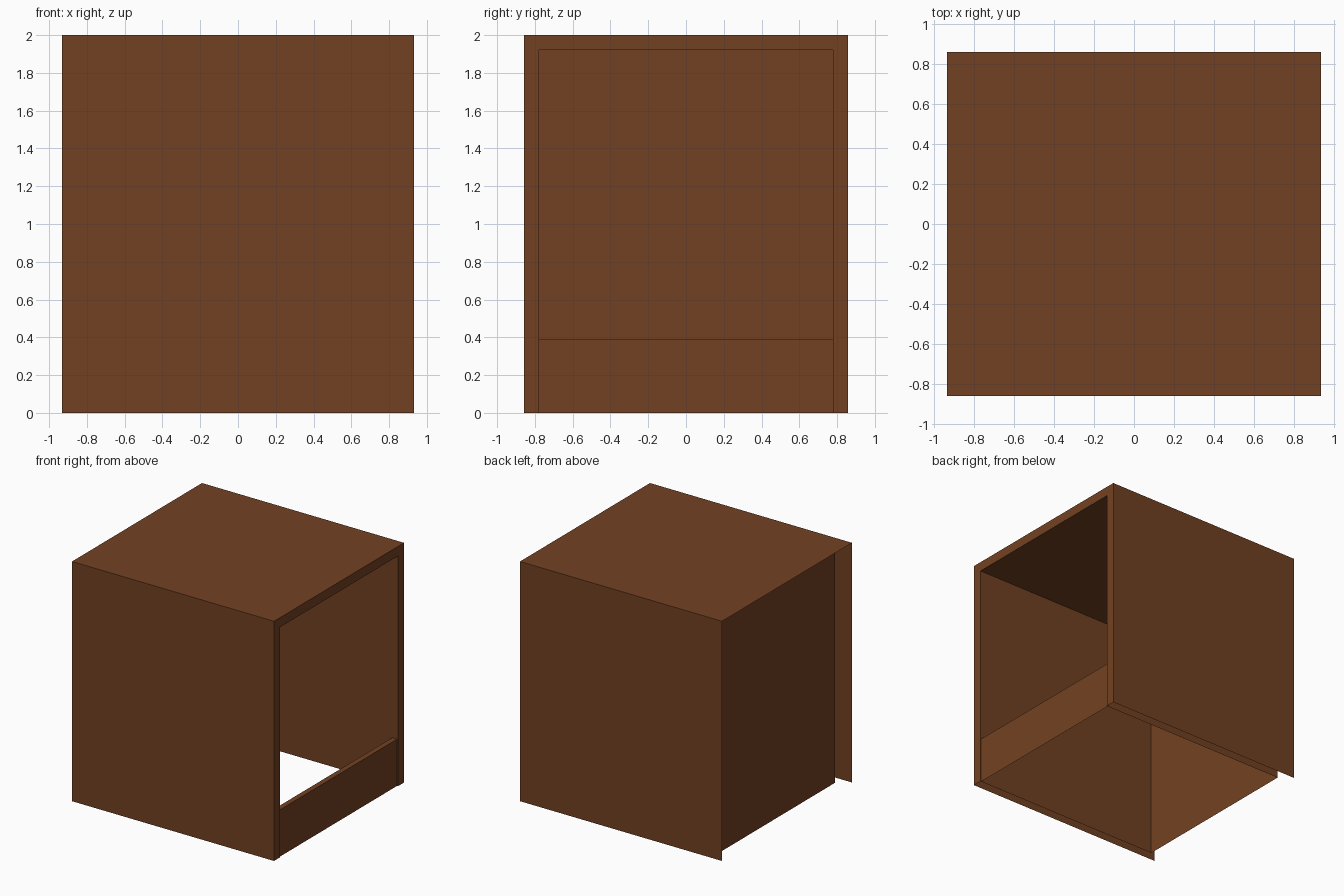
import bpy

if "Cube" in bpy.data.objects:
    bpy.data.objects.remove(bpy.data.objects["Cube"])

# One flat colour for the whole cabinet
wood = bpy.data.materials.new("brown wood")
wood.diffuse_color = (0.168, 0.053, 0.016, 1.0)
wood.use_nodes = True
wood.node_tree.nodes["Principled BSDF"].inputs["Base Color"].default_value = wood.diffuse_color

X, Y, Z = 0.9325, 0.857, 2.0      # half depth, half width, height
T = 0.08                          # visible frame width
BACK = -0.83                      # recessed back panel


def add_part(name, verts, faces):
    mesh = bpy.data.meshes.new(name)
    mesh.from_pydata(verts, [], faces)
    mesh.materials.append(wood)
    mesh.update()
    obj = bpy.data.objects.new(name, mesh)
    bpy.context.collection.objects.link(obj)
    return obj


def arch(x, hw, top):
    """Open-bottomed rectangular section across the cabinet."""
    return [(x, -hw, 0), (x, -hw, top), (x, hw, top), (x, hw, 0)]


def loft(name, a, b):
    """Skin two arches together (two sides and a top)."""
    faces = [(i, i + 4, i + 5, i + 1) for i in range(3)]
    return add_part(name, a + b, faces)


outer_rear, outer_front = arch(-X, Y, Z), arch(X, Y, Z)
inner_front, inner_rear = arch(X, Y - T, Z - T), arch(BACK, Y - T, Z - T)

# Thin outer shell, opening frame and inner lining
loft("outer_shell", outer_rear, outer_front)
loft("opening_frame", outer_front, inner_front)
loft("inner_lining", inner_front, inner_rear)

# Recessed back panel closing the lining
add_part("back_panel", inner_rear, [(0, 3, 2, 1)])

# Low board across the opening, with a narrow top ledge
w, h, bx, ledge = Y - T, 0.39, X - 0.008, 0.045
add_part("lower_board",
         [(bx, -w, 0), (bx, w, 0), (bx, w, h), (bx, -w, h),
          (bx - ledge, w, h), (bx - ledge, -w, h)],
         [(0, 1, 2, 3), (3, 2, 4, 5)])
